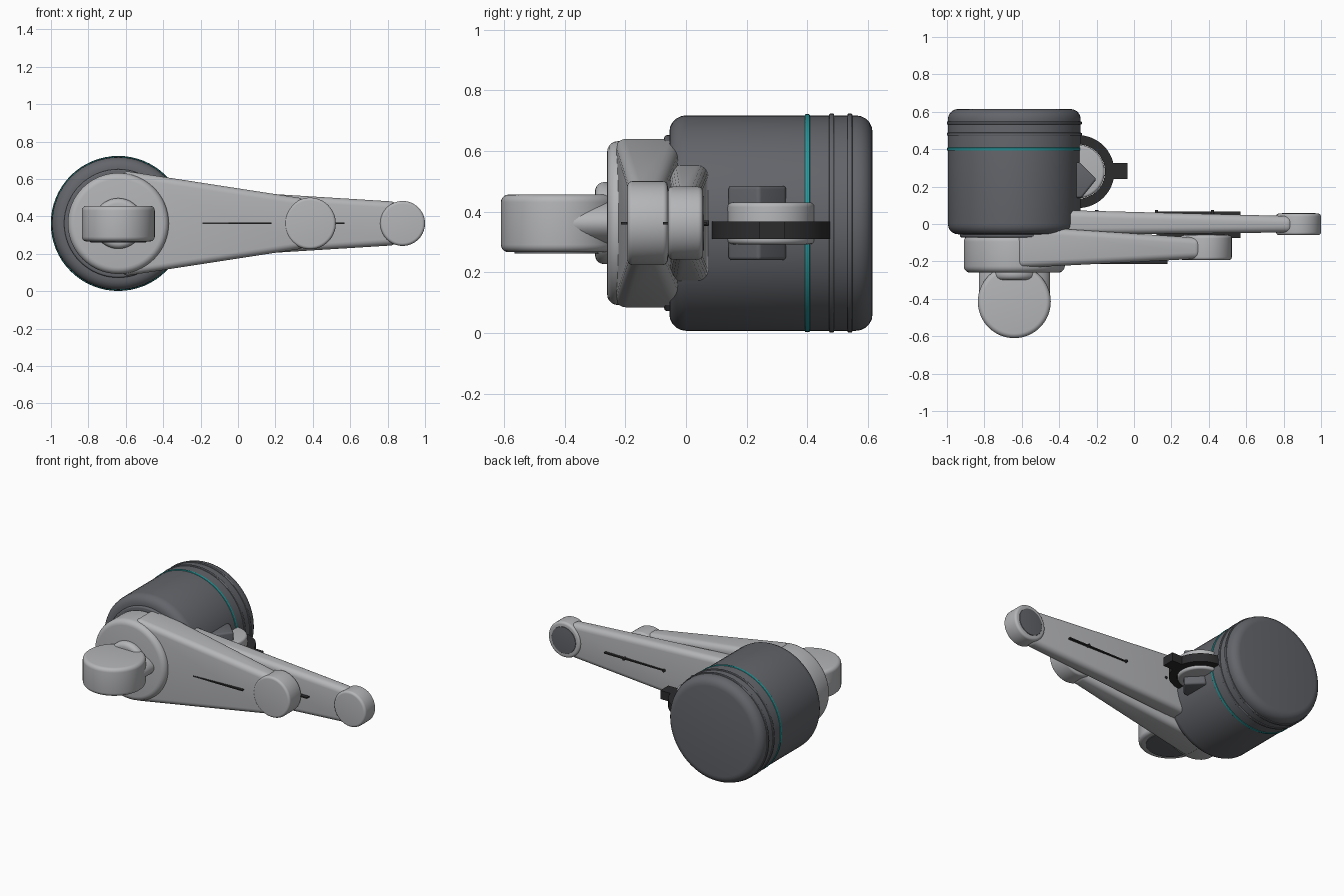
import bpy
import bmesh
import math
from mathutils import Matrix, Vector

if "Cube" in bpy.data.objects:
    bpy.data.objects.remove(bpy.data.objects["Cube"], do_unlink=True)


def material(name, color):
    m = bpy.data.materials.new(name)
    m.use_nodes = True
    m.diffuse_color = (*color, 1)
    m.node_tree.nodes["Principled BSDF"].inputs["Base Color"].default_value = (*color, 1)
    return m


LIGHT = material("light grey", (0.46, 0.465, 0.48))
DARK = material("dark grey", (0.125, 0.13, 0.145))
TEAL = material("teal", (0.02, 0.32, 0.33))
BLACK = material("black", (0.025, 0.025, 0.027))

CX, CZ = -0.64, 0.362  # main joint axis


def finish(name, bm, mat, angle=35):
    bmesh.ops.remove_doubles(bm, verts=bm.verts, dist=1e-5)
    bmesh.ops.recalc_face_normals(bm, faces=bm.faces)
    mesh = bpy.data.meshes.new(name)
    bm.to_mesh(mesh)
    bm.free()
    mesh.shade_smooth()
    mesh.set_sharp_from_angle(angle=math.radians(angle))
    mesh.materials.append(mat)
    ob = bpy.data.objects.new(name, mesh)
    bpy.context.collection.objects.link(ob)
    return ob


def lathe(name, profile, center, axis, mat, segments=64):
    """Spin (radius, height) points around the y or z axis."""
    bm = bmesh.new()
    vs = [bm.verts.new((r, 0, h)) for r, h in profile]
    edges = [bm.edges.new(p) for p in zip(vs, vs[1:])]
    bmesh.ops.spin(bm, geom=vs + edges, axis=(0, 0, 1), cent=(0, 0, 0),
                   angle=math.tau, steps=segments)
    if axis == "y":
        bm.transform(Matrix.Rotation(-math.pi / 2, 4, "X"))
    bm.transform(Matrix.Translation(Vector(center)))
    return finish(name, bm, mat)


def drum(name, x, other, axis, r, lo, hi, bevel, mat):
    """Rounded solid cylinder from lo to hi along its axis."""
    arc = [math.pi / 2 * i / 5 for i in range(6)]
    profile = [(0, lo)]
    profile += [(r - bevel + bevel * math.sin(a), lo + bevel - bevel * math.cos(a)) for a in arc]
    profile += [(r - bevel + bevel * math.cos(a), hi - bevel + bevel * math.sin(a)) for a in arc]
    profile.append((0, hi))
    center = (x, 0, other) if axis == "y" else (x, other, 0)
    return lathe(name, profile, center, axis, mat)


def prism(name, outline, z0, z1, bevel, mat):
    """Extruded plan outline with rounded edges."""
    bm = bmesh.new()
    face = bm.faces.new([bm.verts.new((x, y, z0)) for x, y in outline])
    ext = bmesh.ops.extrude_face_region(bm, geom=[face], use_keep_orig=True)["geom"]
    bmesh.ops.translate(bm, vec=(0, 0, z1 - z0),
                        verts=[v for v in ext if isinstance(v, bmesh.types.BMVert)])
    bmesh.ops.recalc_face_normals(bm, faces=bm.faces)
    if bevel:
        bmesh.ops.bevel(bm, geom=bm.edges[:], offset=bevel, segments=4,
                        profile=0.5, affect="EDGES")
    return finish(name, bm, mat)


def blade(name, ends, bevel):
    """Tapered rounded bar; each end is (x, front y, back y, half height)."""
    bm = bmesh.new()
    rings = [[bm.verts.new(p) for p in ((x, f, CZ - h), (x, b, CZ - h), (x, b, CZ + h), (x, f, CZ + h))]
             for x, f, b, h in ends]
    for i in range(4):
        j = (i + 1) % 4
        bm.faces.new((rings[0][i], rings[0][j], rings[1][j], rings[1][i]))
    for ring in rings:
        bm.faces.new(ring)
    bmesh.ops.recalc_face_normals(bm, faces=bm.faces)
    bmesh.ops.bevel(bm, geom=bm.edges[:], offset=bevel, segments=5,
                    profile=0.5, affect="EDGES")
    return finish(name, bm, LIGHT)


def box(name, x0, x1, y0, y1, z0, z1, mat):
    return prism(name, [(x0, y0), (x1, y0), (x1, y1), (x0, y1)], z0, z1, 0, mat)


# Motor housing with its rings
drum("motor_housing", CX, CZ, "y", 0.355, -0.055, 0.615, 0.055, DARK)
drum("housing_collar", CX, CZ, "y", 0.29, -0.072, 0, 0.01, DARK)
drum("teal_ring", CX, CZ, "y", 0.359, 0.392, 0.408, 0.003, TEAL)
for y in (0.48, 0.54):
    drum("housing_ridge", CX, CZ, "y", 0.361, y - 0.008, y + 0.008, 0.004, DARK)

# Front arm: root hub, tapered blade and rounded tip
drum("front_arm_hub", CX, CZ, "y", 0.27, -0.26, -0.06, 0.035, LIGHT)
blade("front_arm", [(-0.62, -0.235, -0.01, 0.283), (0.36, -0.185, -0.075, 0.132)], 0.035)
drum("front_arm_tip", 0.385, CZ, "y", 0.138, -0.193, -0.06, 0.016, LIGHT)
drum("front_arm_tip_cap", 0.385, CZ, "y", 0.1, -0.063, -0.057, 0.002, DARK)
box("front_arm_slit", -0.19, 0.18, -0.214, -0.18, CZ - 0.004, CZ + 0.004, BLACK)

# Rear arm
blade("rear_arm", [(-0.6, -0.06, 0.08, 0.206), (0.85, -0.045, 0.042, 0.116)], 0.035)
drum("rear_arm_tip", 0.88, CZ, "y", 0.12, -0.06, 0.056, 0.016, LIGHT)
drum("rear_arm_tip_cap", 0.88, CZ, "y", 0.09, 0.053, 0.06, 0.002, DARK)
box("rear_arm_slit", 0.12, 0.57, -0.076, 0.068, CZ - 0.004, CZ + 0.004, BLACK)
for x in (-0.2, 0.12, 0.42):
    drum("rear_arm_pin", x, CZ, "y", 0.009, 0.04, 0.076, 0.002, BLACK)

# Wrist knob with a flattened neck into the front hub
drum("wrist_knob", CX, -0.415, "z", 0.195, 0.266, 0.456, 0.025, LIGHT)
drum("wrist_knob_cap", CX, -0.415, "z", 0.15, 0.261, 0.27, 0.002, DARK)
neck = drum("wrist_neck", 0, 0, "y", 0.19, -0.41, -0.23, 0.005, LIGHT)
neck.data.transform(Matrix.Translation((CX, 0, CZ)) @ Matrix.Diagonal((1, 1, 0.45, 1)))
drum("wrist_flange", CX, CZ, "y", 0.135, -0.3, -0.23, 0.03, LIGHT)

# Side mount: bracket, pivot disc, black ring and tab
MX, MY = -0.3, 0.28
prism("side_bracket", [(-0.33, 0.14), (-0.28, 0.14), (-0.2, 0.24), (-0.29, 0.33), (-0.33, 0.33)],
      0.24, 0.485, 0.012, DARK)
drum("pivot_disc", MX, MY, "z", 0.143, 0.292, 0.43, 0.015, LIGHT)
lathe("pivot_ring", [(0.145, 0.31), (0.195, 0.31), (0.195, 0.368), (0.145, 0.368), (0.145, 0.31)],
      (MX, MY, 0), "z", BLACK)
box("ring_tab", -0.12, -0.035, 0.24, 0.326, 0.31, 0.368, BLACK)
